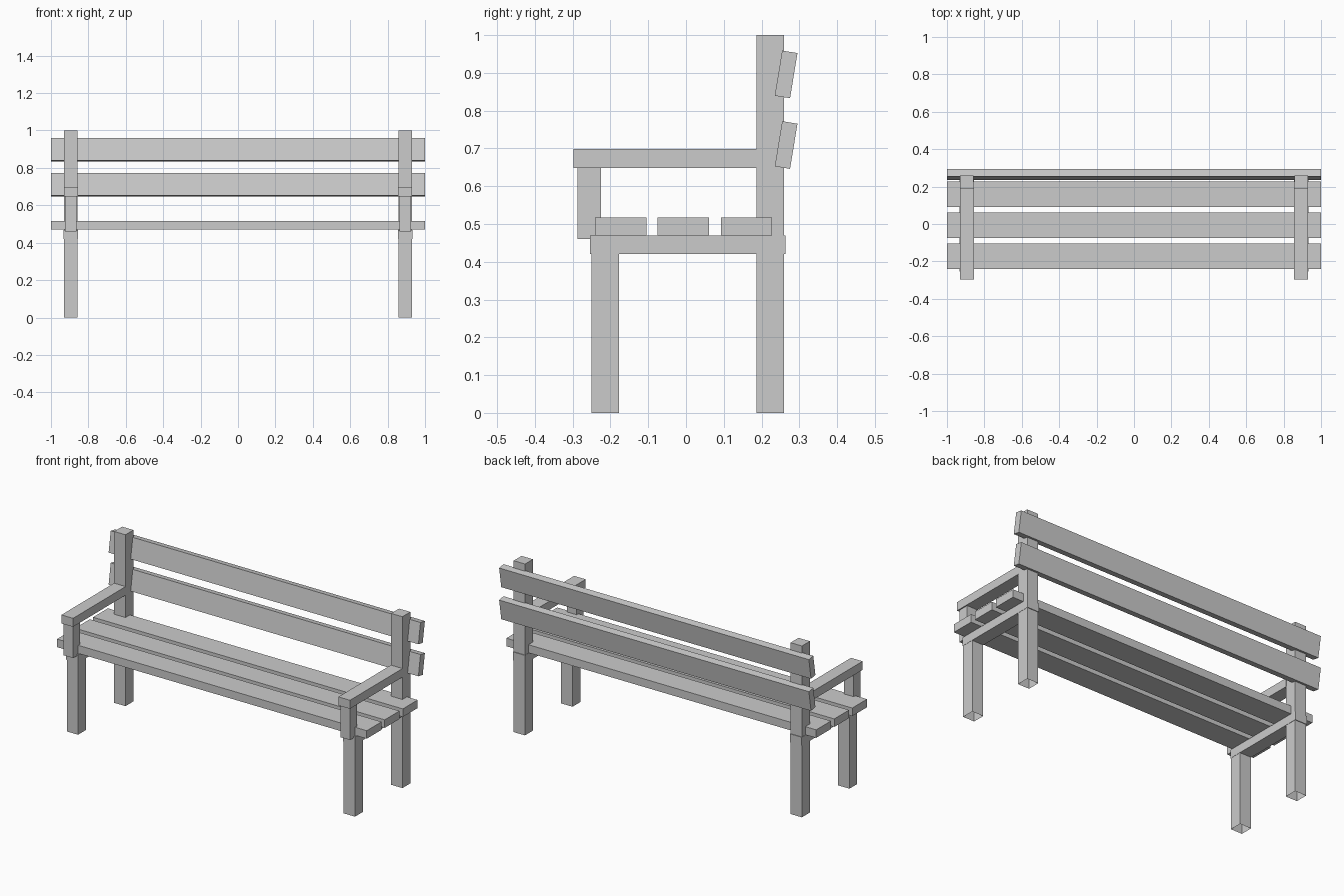
import bpy
import bmesh
from math import radians
from mathutils import Matrix, Vector

default = bpy.data.objects.get("Cube")
if default:
    bpy.data.objects.remove(default, do_unlink=True)

# One plain grey for the whole bench
grey = bpy.data.materials.new("plain_grey")
grey.use_nodes = True
colour = (0.6, 0.6, 0.6, 1)
grey.diffuse_color = colour
grey.node_tree.nodes["Principled BSDF"].inputs["Base Color"].default_value = colour


def beam(name, x, y, z, tilt=0, open_bottom=False):
    """Box spanning the (low, high) ranges, tilted about its long x axis."""
    low, high = Vector((x[0], y[0], z[0])), Vector((x[1], y[1], z[1]))
    bm = bmesh.new()
    bmesh.ops.create_cube(bm, size=1, matrix=Matrix.Diagonal((*(high - low), 1)))
    if open_bottom:
        base = [f for f in bm.faces if f.normal.z < -0.9]
        bmesh.ops.delete(bm, geom=base, context='FACES_ONLY')
    mesh = bpy.data.meshes.new(name)
    bm.to_mesh(mesh)
    bm.free()
    mesh.materials.append(grey)
    obj = bpy.data.objects.new(name, mesh)
    obj.location = (low + high) / 2
    obj.rotation_euler.x = radians(tilt)
    bpy.context.collection.objects.link(obj)


def across(centre, width):
    return centre - width / 2, centre + width / 2


# End frames: legs, seat rail, arm post and armrest on each side
for side, sign in (("left", 1), ("right", -1)):
    x = sign * 0.894
    leg = across(x, 0.073)
    beam(f"{side}_front_leg", leg, (-0.25, -0.178), (0, 0.43), open_bottom=True)
    beam(f"{side}_back_post", leg, (0.187, 0.26), (0, 1), open_bottom=True)
    beam(f"{side}_seat_rail", across(x, 0.076), (-0.254, 0.264), (0.42, 0.469))
    beam(f"{side}_arm_post", across(x, 0.062), (-0.287, -0.225), (0.46, 0.65))
    beam(f"{side}_armrest", across(x, 0.075), (-0.298, 0.19), (0.648, 0.698))

# Seat slats
for i, y in enumerate((-0.173, -0.007, 0.16)):
    beam(f"seat_slat_{i + 1}", (-1, 1), across(y, 0.136), (0.47, 0.517))

# Leaning back slats behind the posts
for name, z in (("lower", 0.709), ("upper", 0.896)):
    beam(f"{name}_back_slat", (-1, 1), across(0.265, 0.041), across(z, 0.121), tilt=-9.3)
